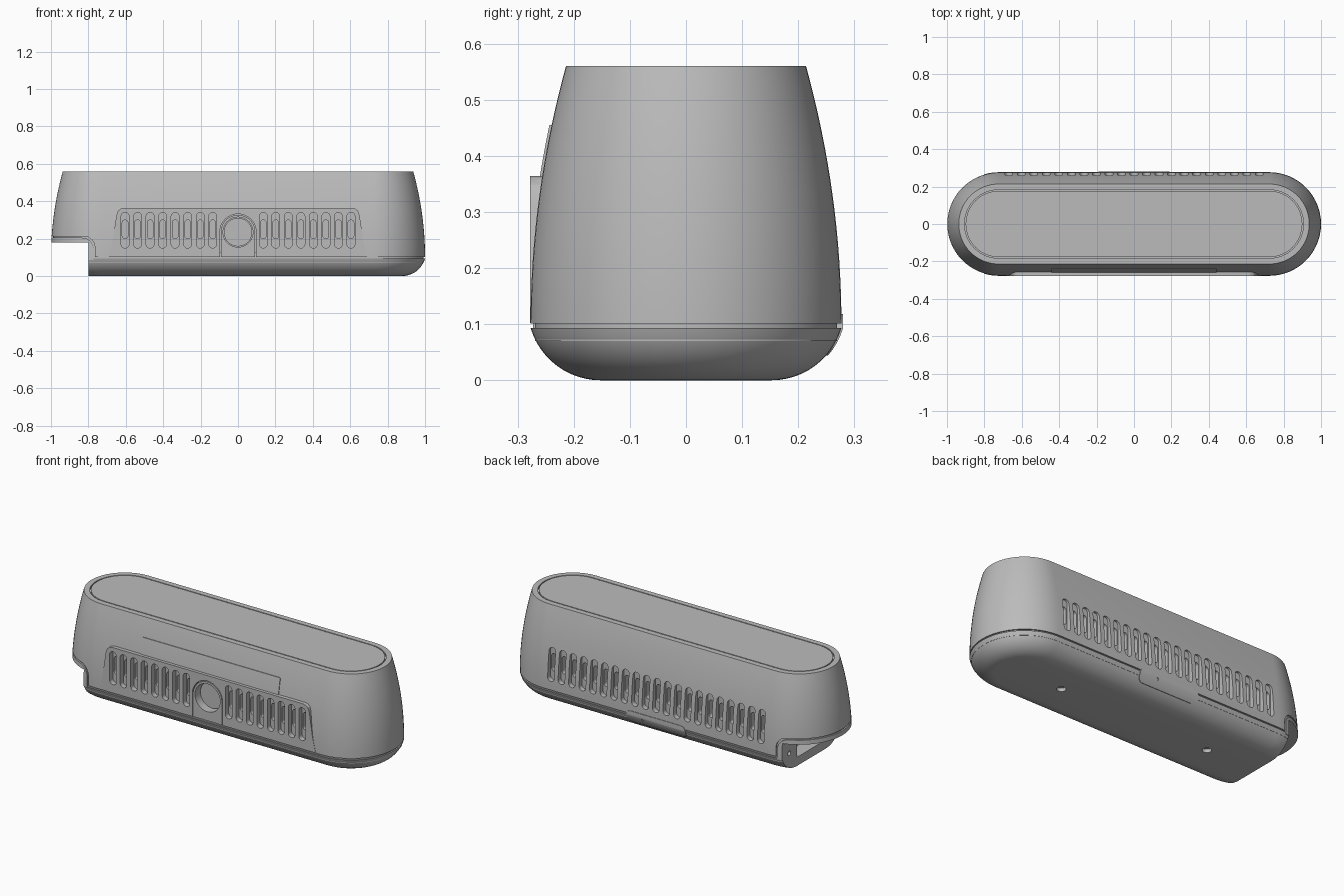
import bpy, bmesh, math

cube = bpy.data.objects.get("Cube")
if cube:
    bpy.data.objects.remove(cube, do_unlink=True)

grey = bpy.data.materials.new("plain_grey")
grey.use_nodes = True
COLOUR = (0.5, 0.5, 0.5, 1)
grey.diffuse_color = COLOUR
grey.node_tree.nodes["Principled BSDF"].inputs["Base Color"].default_value = COLOUR

HALF = 0.723      # half length of the straight sides
SEAM = 0.1        # height of the seam between shell and base
TOP = 0.56


def finish(name, bm):
    bmesh.ops.recalc_face_normals(bm, faces=bm.faces)
    me = bpy.data.meshes.new(name)
    bm.to_mesh(me)
    bm.free()
    me.materials.append(grey)
    ob = bpy.data.objects.new(name, me)
    bpy.context.collection.objects.link(ob)
    return ob


def loft(name, profile, n=32):
    """Stack of pill-shaped outlines given as (radius, height)."""
    bm = bmesh.new()
    rings = []
    for r, z in profile:
        ring = []
        for side in (1, -1):
            for i in range(n + 1):
                a = math.pi * i / n - side * math.pi / 2
                ring.append(bm.verts.new((side * HALF + r * math.cos(a), r * math.sin(a), z)))
        rings.append(ring)
    for a, b in zip(rings, rings[1:]):
        for i in range(len(a)):
            j = (i + 1) % len(a)
            bm.faces.new((a[i], a[j], b[j], b[i]))
    bm.faces.new(rings[0][::-1])
    bm.faces.new(rings[-1])
    return finish(name, bm)


def prism(name, outlines, y0, y1):
    """Extrude closed x-z outlines between two depths."""
    bm = bmesh.new()
    for pts in outlines:
        a = [bm.verts.new((x, y0, z)) for x, z in pts]
        b = [bm.verts.new((x, y1, z)) for x, z in pts]
        bm.faces.new(a)
        bm.faces.new(b[::-1])
        for i in range(len(a)):
            j = (i + 1) % len(a)
            bm.faces.new((a[i], b[i], b[j], a[j]))
    return finish(name, bm)


def rounded(cx, cz, w, h, r, n=8):
    pts = []
    for q, (sx, sz) in enumerate(((1, 1), (-1, 1), (-1, -1), (1, -1))):
        for i in range(n + 1):
            a = math.pi / 2 * (q + i / n)
            pts.append((cx + sx * (w / 2 - r) + r * math.cos(a),
                        cz + sz * (h / 2 - r) + r * math.sin(a)))
    # drop doubled points where arcs meet
    return [p for i, p in enumerate(pts) if math.dist(p, pts[i - 1]) > 1e-5]


def arch(r, cz, bottom, n=32):
    arc = [(r * math.cos(math.pi * i / n), cz + r * math.sin(math.pi * i / n)) for i in range(n + 1)]
    return arc + [(-r, bottom), (r, bottom)]


def disc(r, cz, n=48):
    return [(r * math.cos(2 * math.pi * i / n), cz + r * math.sin(2 * math.pi * i / n)) for i in range(n)]


def rod(x, y, z, r, depth, rot=(0, 0, 0)):
    bpy.ops.mesh.primitive_cylinder_add(vertices=24, radius=r, depth=depth, location=(x, y, z), rotation=rot)
    return bpy.context.object


def combine(ob, tool, mode="DIFFERENCE", keep=False):
    mod = ob.modifiers.new("cut", "BOOLEAN")
    mod.operation, mod.solver, mod.object = mode, "EXACT", tool
    bpy.context.view_layer.objects.active = ob
    bpy.ops.object.modifier_apply(modifier=mod.name)
    if not keep:
        bpy.data.objects.remove(tool, do_unlink=True)


def upper(z, grow=0.0):
    return (0.277 - 0.298 * (z - SEAM) ** 2 + grow, z)


def upper_profile(z0, z1, grow=0.0, n=16):
    return [upper(z0 + (z1 - z0) * i / n, grow) for i in range(n + 1)]


def lower_profile(grow=0.0, n=12):
    end = math.acos(0.285)
    return [(0.1523 + grow + 0.13 * math.sin(end * i / n), 0.13 * (1 - math.cos(end * i / n)))
            for i in range(n + 1)]


# Upper shell with raised front panel
shell = loft("upper_shell", upper_profile(0.101, TOP))
left_edge = [(-0.69, 0.102), (-0.67, 0.19), (-0.65, 0.325), (-0.642, 0.348), (-0.628, 0.36), (-0.61, 0.364)]
panel = prism("front_panel", [left_edge + [(-x, z) for x, z in reversed(left_edge)]], -0.278, -0.2)
combine(shell, panel, "UNION")

# End notch in the shell with a rounded inner corner
corner = [(-0.825 + 0.06 * math.sin(t * math.pi / 16), 0.153 + 0.06 * math.cos(t * math.pi / 16)) for t in range(9)]
combine(shell, prism("notch", [[(-1.2, 0.0), (-1.2, 0.213)] + corner + [(-0.765, 0.0)]], -0.5, 0.5))

# Vent slots, each with a smaller deep pocket
PITCH = 0.067
front_x = [s * (0.135 + PITCH * i) for s in (-1, 1) for i in range(8)]
back_x = [PITCH * (i - 10) for i in range(21)]
for xs, side in ((front_x, -1), (back_x, 1)):
    combine(shell, prism("slots", [rounded(x, 0.245, 0.042, 0.19, 0.0209) for x in xs], side * 0.3, side * 0.248))
    combine(shell, prism("deep_slots", [rounded(x, 0.25, 0.03, 0.1, 0.0149) for x in xs], side * 0.26, side * 0.21))

# Lens surround set in an arched recess
LENS_Z = 0.235
combine(shell, prism("arch_recess", [arch(0.097, LENS_Z, 0.05)], -0.3, -0.255))
combine(shell, prism("lens_bore", [disc(0.08, LENS_Z)], -0.3, -0.215))
surround = prism("lens_surround", [arch(0.092, LENS_Z, 0.103)], -0.278, -0.25)
combine(surround, prism("lens_hole", [disc(0.08, LENS_Z)], -0.3, -0.2))
lens = prism("lens", [disc(0.076, LENS_Z)], -0.235, -0.21)

# Top lid in a narrow groove
combine(shell, loft("lid_recess", [(0.183, TOP - 0.012), (0.183, TOP + 0.1)]))
lid = loft("top_lid", [(0.177, TOP - 0.02), (0.177, TOP)])

# Thin sloping plate above the front panel
plate = loft("front_upper_plate", upper_profile(0.35, 0.455, 0.004))
combine(plate, prism("plate_area", [rounded(0, 0.405, 0.88, 0.1, 0.006)], -0.4, -0.2), "INTERSECT")

# Base, seam core and the band lining the notch
base = loft("base", lower_profile())
combine(base, prism("base_notch", [[(-1.2, -0.1), (-0.8, -0.1), (-0.8, 0.2), (-1.2, 0.2)]], -0.5, 0.5))
core = loft("seam_core", upper_profile(0.07, 0.225, -0.008))
combine(core, prism("core_area", [[(-0.8, 0.06), (1.1, 0.06), (1.1, 0.13), (-0.72, 0.13),
                                   (-0.72, 0.24), (-1.1, 0.24), (-1.1, 0.18), (-0.8, 0.18)]],
                    -0.5, 0.5), "INTERSECT")
band = loft("notch_band", upper_profile(0.085, 0.206))
inner = [(x - 0.008, z - 0.008) for x, z in corner]
combine(band, prism("band_area", [[(-1.2, 0.18), (-1.2, 0.205)] + inner
                                  + [(-0.773, 0.08), (-0.8, 0.08), (-0.8, 0.18)]], -0.5, 0.5), "INTERSECT")

# Pocket and screw holes in the notch wall
bpy.ops.mesh.primitive_cube_add(size=1, location=(-0.79, 0, 0.1))
pocket = bpy.context.object
pocket.scale = (0.14, 0.26, 0.1)
holes = [rod(-0.8, s * 0.2, 0.1, 0.013, 0.06, (0, math.pi / 2, 0)) for s in (-1, 1)]
for tool in [pocket] + holes:
    for part in (base, core, band):
        combine(part, tool, keep=True)
    bpy.data.objects.remove(tool, do_unlink=True)

# Holes in the underside
for s in (-1, 1):
    combine(base, rod(s * 0.48, 0, 0, 0.024, 0.04))

# Rounded cover across the rear seam
cover = loft("rear_cover", lower_profile(0.003) + upper_profile(0.101, 0.16, 0.003, 4))
combine(cover, prism("cover_area", [rounded(0, 0.081, 0.38, 0.074, 0.03)], 0.2, 0.4), "INTERSECT")
combine(cover, rod(0.08, 0.28, 0.085, 0.009, 0.06, (math.pi / 2, 0, 0)))

# Smooth shading with crisp edges
bpy.ops.object.select_all(action="DESELECT")
for ob in (shell, surround, lens, lid, plate, base, core, band, cover):
    ob.select_set(True)
    bpy.context.view_layer.objects.active = ob
bpy.ops.object.shade_smooth_by_angle(angle=math.radians(30))
